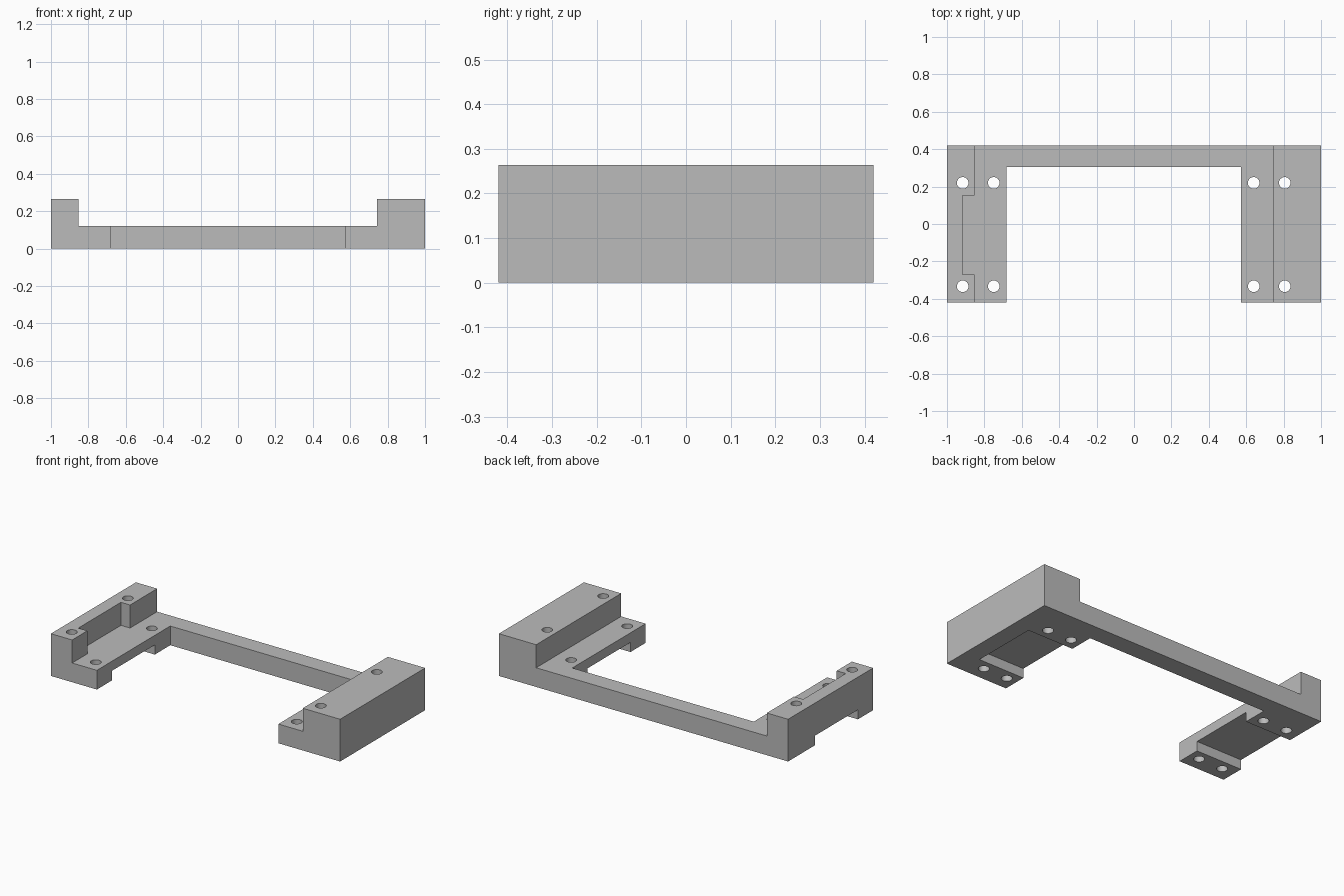
import bpy
import bmesh
import math
from mathutils import Matrix, Vector

if "Cube" in bpy.data.objects:
    bpy.data.objects.remove(bpy.data.objects["Cube"], do_unlink=True)

# Main sizes
DEPTH = 0.42          # half depth
PLATE = 0.12          # plate and bar height
TOP = 0.264           # raised block height
FOOT = 0.06           # clearance of the underside channels
SLOT = (-0.27, 0.152)  # y range of channels and pocket
OVER = 0.1            # cutter overshoot

grey = bpy.data.materials.new("plain grey")
grey.use_nodes = True
colour = (0.5, 0.5, 0.5, 1)
grey.diffuse_color = colour
grey.node_tree.nodes["Principled BSDF"].inputs["Base Color"].default_value = colour


def add_object(name, bm):
    bmesh.ops.recalc_face_normals(bm, faces=bm.faces)
    mesh = bpy.data.meshes.new(name)
    bm.to_mesh(mesh)
    bm.free()
    mesh.materials.append(grey)
    obj = bpy.data.objects.new(name, mesh)
    bpy.context.collection.objects.link(obj)
    return obj


def cut(target, bm):
    """Subtract a cutter shape and remove the cutter."""
    cutter = add_object("cutter", bm)
    cutter.hide_render = True
    mod = target.modifiers.new("cut", 'BOOLEAN')
    mod.operation = 'DIFFERENCE'
    mod.solver = 'EXACT'
    mod.object = cutter
    bpy.context.view_layer.objects.active = target
    bpy.ops.object.modifier_apply(modifier=mod.name)
    bpy.data.objects.remove(cutter, do_unlink=True)


def box(x, y, z):
    bm = bmesh.new()
    size = [b - a for a, b in (x, y, z)]
    centre = Vector([(a + b) / 2 for a, b in (x, y, z)])
    bmesh.ops.create_cube(bm, size=1, matrix=Matrix.Translation(centre) @ Matrix.Diagonal((*size, 1)))
    return bm


def drill(x, y):
    bm = bmesh.new()
    bmesh.ops.create_cone(bm, cap_ends=True, segments=32, radius1=0.031, radius2=0.031,
                          depth=1, matrix=Matrix.Translation((x, y, 0.1)))
    return bm


# Bracket body: stepped front profile extruded along its depth
profile = [(-1, 0), (1, 0), (1, TOP), (0.742, TOP), (0.742, PLATE),
           (-0.853, PLATE), (-0.853, TOP), (-1, TOP)]
bm = bmesh.new()
face = bm.faces.new([bm.verts.new((x, -DEPTH, z)) for x, z in profile])
extruded = bmesh.ops.extrude_face_region(bm, geom=[face])["geom"]
bmesh.ops.translate(bm, vec=(0, 2 * DEPTH, 0),
                    verts=[v for v in extruded if isinstance(v, bmesh.types.BMVert)])
bracket = add_object("mounting_bracket", bm)

# Opening between the arms, leaving the rear bar
cut(bracket, box((-0.682, 0.573), (-DEPTH - OVER, 0.305), (-OVER, TOP)))

# Underside channels: right arm closed at the outer side, other arm open through
cut(bracket, box((0.5, 0.89), SLOT, (-OVER, FOOT)))
cut(bracket, box((-1 - OVER, -0.6), SLOT, (-OVER, FOOT)))

# Pocket in the narrow raised rail
cut(bracket, box((-0.916, -0.8), SLOT, (PLATE, TOP + OVER)))

# Screw holes
for x in (-0.916, -0.75, 0.64, 0.806):
    for y in (-0.333, 0.22):
        cut(bracket, drill(x, y))

# Smooth hole walls with crisp edges
bracket.select_set(True)
bpy.context.view_layer.objects.active = bracket
bpy.ops.object.shade_smooth_by_angle(angle=math.radians(30))
